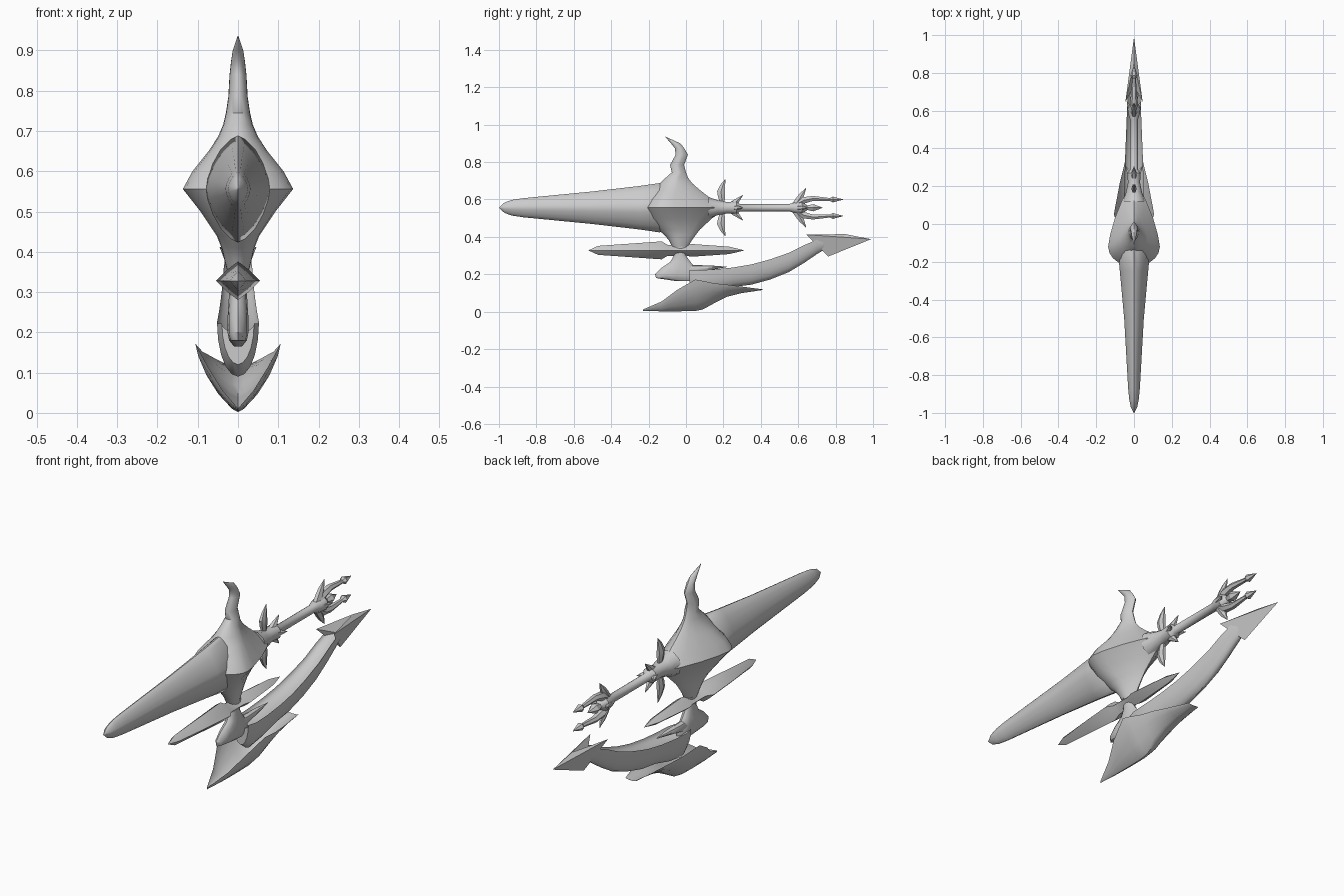
import bpy, bmesh, math
from mathutils import Vector

cube = bpy.data.objects.get("Cube")
if cube:
    bpy.data.objects.remove(cube, do_unlink=True)

grey = bpy.data.materials.new("plain grey")
grey.use_nodes = True
COLOUR = (0.6, 0.6, 0.6, 1)
grey.diffuse_color = COLOUR
grey.node_tree.nodes["Principled BSDF"].inputs["Base Color"].default_value = COLOUR
AXIS = 0.556  # height of the main shaft


def finish(name, verts, faces, angle=40):
    mesh = bpy.data.meshes.new(name)
    mesh.from_pydata(verts, [], faces)
    bm = bmesh.new()
    bm.from_mesh(mesh)
    bmesh.ops.remove_doubles(bm, verts=bm.verts, dist=0.0002)
    bmesh.ops.recalc_face_normals(bm, faces=bm.faces)
    bm.to_mesh(mesh)
    bm.free()
    mesh.materials.append(grey)
    obj = bpy.data.objects.new(name, mesh)
    bpy.context.collection.objects.link(obj)
    bpy.ops.object.select_all(action='DESELECT')
    obj.select_set(True)
    bpy.context.view_layer.objects.active = obj
    bpy.ops.object.shade_smooth_by_angle(angle=math.radians(angle))
    return obj


def loft(name, rings, angle=40):
    n = len(rings[0])
    verts = [p for ring in rings for p in ring]
    faces = [(i * n + j, i * n + (j + 1) % n, (i + 1) * n + (j + 1) % n, (i + 1) * n + j)
             for i in range(len(rings) - 1) for j in range(n)]
    faces += [tuple(range(n)), tuple(range(len(verts) - n, len(verts)))]
    return finish(name, verts, faces, angle)


def section(w, up, down, n_up=2, n_down=2, count=20):
    """Closed outline, half-width w, with separate upper and lower depths."""
    pts = []
    for k in range(count):
        a = 2 * math.pi * k / count
        c, s = math.cos(a), math.sin(a)
        n, d = (n_up, up) if s > 0 else (n_down, down)
        pts.append((math.copysign(abs(c) ** (2 / n), c) * w,
                    math.copysign(abs(s) ** (2 / n), s) * d))
    return pts


def along_y(name, rows, n=2, count=20, angle=40):
    """Rows of y, centre z, half-width, half-height."""
    return loft(name, [[(x, y, z + v) for x, v in section(w, h, h, n, n, count)]
                       for y, z, w, h in rows], angle)


def along_z(name, rows, n_front=2, n_back=2, count=20):
    """Rows of z, half-width, front y, widest y, back y."""
    return loft(name, [[(x, mid + v, z) for x, v in
                        section(w, back - mid, mid - front, n_back, n_front, count)]
                       for z, w, front, mid, back in rows])


def leaf(name, path, flat=1.0, turn=0, count=6):
    """Pointed sliver following a path of y, height above the axis, radius."""
    rings = []
    spin = math.radians(turn)
    for i, (y, h, r) in enumerate(path):
        a, b = path[max(i - 1, 0)], path[min(i + 1, len(path) - 1)]
        t = Vector((b[0] - a[0], b[1] - a[1])).normalized()
        ring = []
        for x, v in section(r * flat, r, r, count=count):
            py, pz = y - t.y * v, h + t.x * v
            ring.append((x * math.cos(spin) + pz * math.sin(spin), py,
                         AXIS + pz * math.cos(spin) - x * math.sin(spin)))
        rings.append(ring)
    return loft(name, rings, 30)


# Long front blade
along_y("front_blade", [(y, AXIS, w, h) for y, w, h in (
    (-1, .001, .001), (-.97, .017, .028), (-.93, .025, .042), (-.87, .031, .051),
    (-.5, .052, .087), (-.25, .075, .116), (-.14, .085, .132), (-.1, .06, .1))], n=1.5)

# Pointed central body with a curling horn on top
along_z("body_and_horn", (
    (.936, .001, -.112, -.111, -.11), (.9, .013, -.08, -.055, -.03),
    (.875, .017, -.06, -.03, -.01), (.84, .021, -.055, -.02, .01),
    (.785, .024, -.085, -.045, -.01), (.745, .03, -.076, -.035, 0),
    (.715, .037, -.11, -.05, .012), (.685, .05, -.14, -.06, .035),
    (.65, .073, -.16, -.08, .075), (.6, .113, -.2, -.11, .14),
    (.556, .137, -.225, -.12, .22), (.5, .093, -.2, -.11, .14),
    (.44, .053, -.15, -.07, .075), (.41, .041, -.115, -.05, .052),
    (.38, .034, -.09, -.04, .03), (.345, .025, -.073, -.03, .01)),
    n_front=2, n_back=1.35)

# Narrow double-ended spear below the body
along_y("lower_spear", [(y, .328, w, h) for y, w, h in (
    (-.52, .001, .001), (-.47, .02, .024), (-.3, .04, .036), (-.13, .055, .048),
    (-.1, .035, .03), (0, .035, .028), (.03, .045, .034), (.23, .025, .02),
    (.31, .001, .001))], n=1.1, count=8, angle=30)

# Neck and foot beneath the spear
along_z("neck", (
    (.35, .025, -.07, -.03, .01), (.3, .022, -.065, -.03, .0),
    (.265, .024, -.085, -.03, .025), (.235, .026, -.13, -.04, .05),
    (.2, .026, -.165, -.05, .07), (.18, .022, -.16, -.05, .07),
    (.165, .01, -.06, -.01, .05)), count=12)
along_y("neck_rear_spike", (
    (-.03, .225, .02, .03), (.05, .228, .02, .022), (.15, .236, .012, .01),
    (.22, .24, .001, .001)), count=8)


def trough(name, rows, dip, n):
    """Rows of y, half-width, rim z, keel z; the top is hollowed by dip."""
    return loft(name, [[(x, y, rim + v) for x, v in
                        section(w, (keel - rim) * dip, rim - keel, n, n)]
                       for y, w, rim, keel in rows])


# Bottom hull with raised side wings
trough("lower_hull", (
    (-.23, .001, .012, .005), (-.13, .038, .055, .002), (-.05, .075, .115, .002),
    (.05, .106, .172, .004), (.09, .1, .165, .012), (.15, .088, .152, .045),
    (.22, .075, .145, .08), (.3, .055, .134, .1), (.41, .028, .12, .116)),
    dip=.8, n=1.4)

# Curved tail arm, hollow along the top
trough("tail_arm", (
    (.02, .04, .222, .12), (.06, .052, .222, .09), (.15, .052, .226, .105),
    (.25, .05, .236, .132), (.35, .047, .253, .145), (.45, .043, .28, .172),
    (.55, .039, .315, .212), (.63, .036, .355, .26), (.7, .032, .385, .308),
    (.76, .02, .39, .345)), dip=.22, n=2)

# Barbed arrowhead at the tail end
finish("tail_arrowhead",
       [(0, .99, .388), (0, .85, .415), (-.046, .645, .412), (.046, .645, .412),
        (0, .76, .295), (0, .73, .375)],
       [(0, 1, 2), (0, 3, 1), (0, 2, 4), (0, 4, 3), (1, 5, 2), (1, 3, 5),
        (2, 5, 4), (3, 4, 5)], 25)

# Rear shaft with its collar and flared head
along_y("rear_shaft", [(y, AXIS, r, r) for y, r in (
    (.12, .06), (.17, .042), (.22, .032), (.27, .036), (.29, .02), (.55, .02),
    (.58, .03), (.62, .035), (.65, .012))], count=10)

# Upright petals, hooks and prongs, above and below the shaft
for side, turn in (("upper", 0), ("lower", 180)):
    leaf(side + "_petal", ((.195, .02, .012), (.19, .06, .022), (.187, .085, .024),
                           (.197, .12, .015), (.21, .152, .001)), .6, turn)
    leaf(side + "_hook", ((.58, .01, .02), (.605, .045, .02), (.62, .07, .015),
                          (.642, .105, .001)), .8, turn)
    leaf(side + "_prong", ((.59, .02, .016), (.63, .04, .02), (.68, .05, .015),
                           (.77, .044, .009), (.785, .044, .018),
                           (.84, .044, .001)), 1.1, turn)

# Ring of collar spikes, smaller on the flanks
for i in range(4):
    size = 1 if i % 2 == 0 else .65
    leaf("collar_spike_%d" % (i + 1), ((.235, .005, .022), (.265, .03 * size, .018),
         (.305, .068 * size, .001)), .9, 90 * i)
    if i % 2:
        leaf("head_flank_spike_%d" % (i // 2 + 1), ((.58, .008, .016),
             (.61, .022, .015), (.65, .038, .001)), 1, 90 * i)

# Short centre prong
leaf("centre_prong", ((.59, 0, .02), (.64, 0, .012), (.68, 0, .022), (.73, 0, .001)), 1.1)
